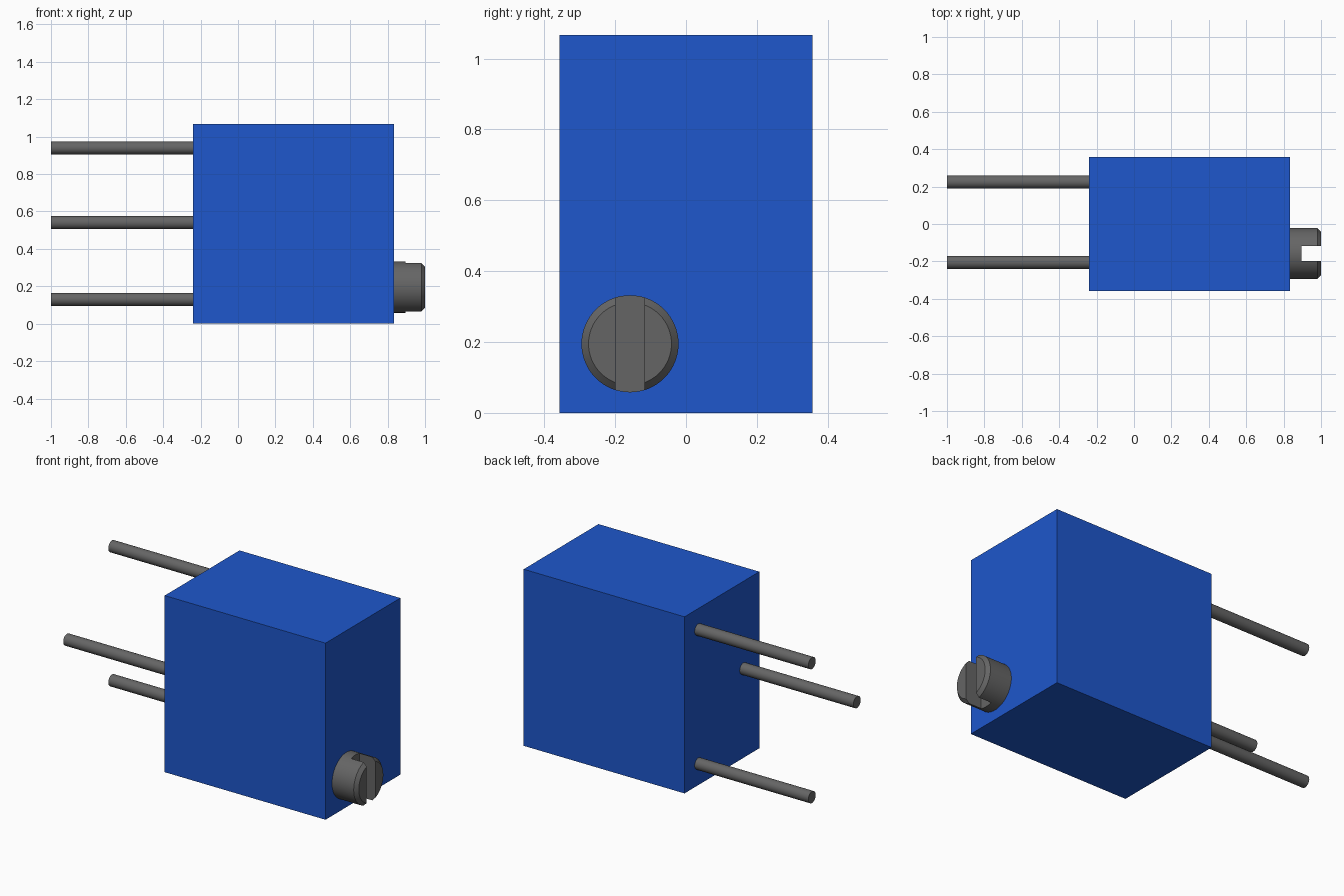
import bpy
import bmesh
from math import pi
from mathutils import Matrix

if "Cube" in bpy.data.objects:
    bpy.data.objects.remove(bpy.data.objects["Cube"])


def material(name, color):
    mat = bpy.data.materials.new(name)
    mat.diffuse_color = (*color, 1)
    mat.use_nodes = True
    mat.node_tree.nodes["Principled BSDF"].inputs["Base Color"].default_value = mat.diffuse_color
    return mat


BLUE = material("blue_plastic", (0.013, 0.095, 0.604))
METAL = material("dark_metal", (0.13, 0.13, 0.13))


def box(name, lo, hi, mat=None):
    size = [b - a for a, b in zip(lo, hi)]
    mid = [(a + b) / 2 for a, b in zip(lo, hi)]
    bm = bmesh.new()
    bmesh.ops.create_cube(bm, size=1, matrix=Matrix.Translation(mid) @ Matrix.Diagonal((*size, 1)))
    return finish(name, bm, mat)


def turned(name, profile, y, z, mat, segments):
    """Closed solid of revolution along x from (x, radius) points."""
    bm = bmesh.new()
    rings = []
    for x, r in profile:
        ring = bmesh.ops.create_circle(
            bm, segments=segments, radius=r,
            matrix=Matrix.Translation((x, y, z)) @ Matrix.Rotation(pi / 2, 4, 'Y'))
        rings.append(ring["verts"])
    for a, b in zip(rings, rings[1:]):
        for i in range(segments):
            j = (i + 1) % segments
            bm.faces.new((a[i], a[j], b[j], b[i]))
    bm.faces.new(rings[0])
    bm.faces.new(rings[-1])
    bmesh.ops.recalc_face_normals(bm, faces=bm.faces)
    return finish(name, bm, mat)


def finish(name, bm, mat):
    mesh = bpy.data.meshes.new(name)
    bm.to_mesh(mesh)
    bm.free()
    if mat:
        mesh.materials.append(mat)
    obj = bpy.data.objects.new(name, mesh)
    bpy.context.collection.objects.link(obj)
    return obj


def smooth(obj):
    bpy.ops.object.select_all(action='DESELECT')
    obj.select_set(True)
    bpy.context.view_layer.objects.active = obj
    bpy.ops.object.shade_smooth_by_angle(angle=pi / 6)


# Housing
box("housing", (-0.24, -0.357, 0), (0.835, 0.357, 1.067), BLUE)

# Three staggered pins
for name, y, z in (("lower_pin", 0.225, 0.13),
                   ("middle_pin", -0.205, 0.54),
                   ("upper_pin", 0.225, 0.94)):
    smooth(turned(name, [(-1, 0.035), (-0.24, 0.035)], y, z, METAL, 32))

# Adjustment screw with chamfered rim
screw = turned("adjustment_screw", [(0.835, 0.137), (0.98, 0.137), (1, 0.117)],
               -0.158, 0.195, METAL, 64)

# Screwdriver slot
cutter = box("slot_cutter", (0.895, -0.199, -0.1), (1.1, -0.117, 0.5))
cutter.hide_render = True
cut = screw.modifiers.new("slot", 'BOOLEAN')
cut.operation = 'DIFFERENCE'
cut.solver = 'EXACT'
cut.object = cutter
bpy.context.view_layer.objects.active = screw
bpy.ops.object.modifier_apply(modifier="slot")
bpy.data.objects.remove(cutter)
smooth(screw)
